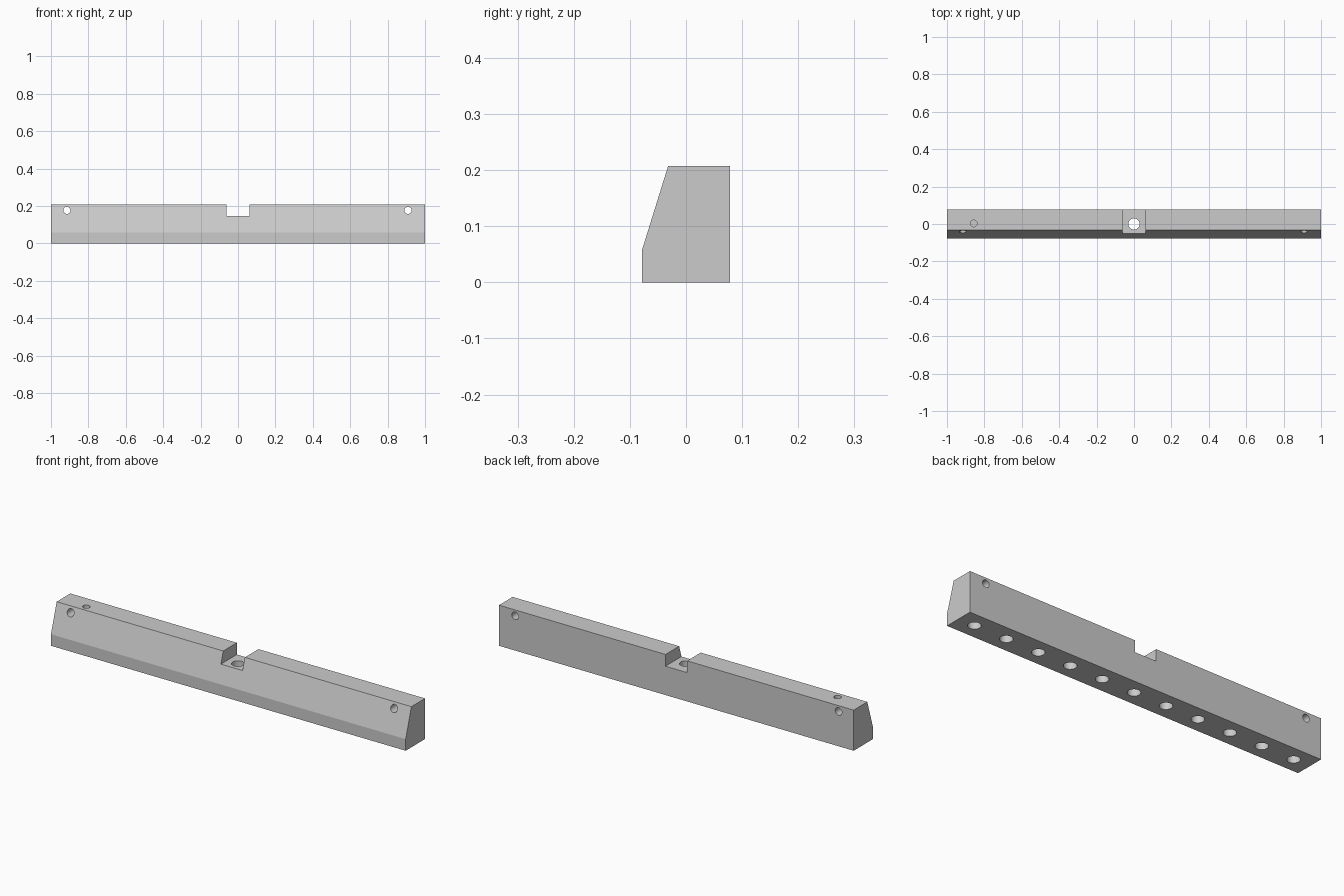
import bpy
import bmesh
from math import pi
from mathutils import Matrix, Vector

cube = bpy.data.objects.get("Cube")
if cube:
    bpy.data.objects.remove(cube, do_unlink=True)

HALF_LENGTH, HEIGHT = 1.0, 0.207
NOTCH_HALF, NOTCH_FLOOR = 0.061, 0.147

# Plain grey material
grey = bpy.data.materials.new("light grey")
grey.use_nodes = True
colour = (0.6, 0.6, 0.6, 1)
grey.diffuse_color = colour
grey.node_tree.nodes["Principled BSDF"].inputs["Base Color"].default_value = colour


def make_object(name, bm):
    bmesh.ops.recalc_face_normals(bm, faces=bm.faces)
    mesh = bpy.data.meshes.new(name)
    bm.to_mesh(mesh)
    bm.free()
    mesh.materials.append(grey)
    obj = bpy.data.objects.new(name, mesh)
    bpy.context.collection.objects.link(obj)
    return obj


def cylinder(name, centre, radius, depth, rotation=Matrix()):
    bm = bmesh.new()
    bmesh.ops.create_cone(bm, cap_ends=True, segments=32, radius1=radius, radius2=radius,
                          depth=depth, matrix=Matrix.Translation(centre) @ rotation)
    return make_object(name, bm)


def cut(target, cutter):
    mod = target.modifiers.new(cutter.name, "BOOLEAN")
    mod.operation = "DIFFERENCE"
    mod.solver = "EXACT"
    mod.object = cutter
    bpy.context.view_layer.objects.active = target
    bpy.ops.object.modifier_apply(modifier=mod.name)
    bpy.data.objects.remove(cutter, do_unlink=True)


# Bar: side profile with a sloped front, extruded along x
profile = [(-0.078, 0), (0.078, 0), (0.078, HEIGHT), (-0.032, HEIGHT), (-0.078, 0.059)]
bm = bmesh.new()
face = bm.faces.new([bm.verts.new((-HALF_LENGTH, y, z)) for y, z in profile])
ext = bmesh.ops.extrude_face_region(bm, geom=[face])
bmesh.ops.translate(bm, vec=(2 * HALF_LENGTH, 0, 0),
                    verts=[v for v in ext["geom"] if isinstance(v, bmesh.types.BMVert)])
bar = make_object("bar", bm)

# Centre notch in the top
bm = bmesh.new()
bmesh.ops.create_cube(bm, size=1, matrix=Matrix.Translation((0, 0, NOTCH_FLOOR + 0.1))
                      @ Matrix.Diagonal((2 * NOTCH_HALF, 0.4, 0.2, 1)))
cut(bar, make_object("notch_cutter", bm))

# Row of holes in the underside; the middle one goes through to the notch
for i in range(-5, 6):
    depth = 0.4 if i == 0 else 0.2
    cut(bar, cylinder("bottom_hole_cutter", Vector((i * 2 / 11, 0, 0)), 0.03, depth))

# Through holes from front to back near the ends
for x in (-0.915, 0.909):
    cut(bar, cylinder("cross_hole_cutter", Vector((x, 0, 0.177)), 0.019, 0.4,
                      Matrix.Rotation(pi / 2, 4, "X")))

# Single blind hole in the top
cut(bar, cylinder("top_hole_cutter", Vector((-0.857, 0.003, HEIGHT)), 0.018, 0.2))

# Smooth hole walls, crisp bar edges
bpy.ops.object.select_all(action="DESELECT")
bar.select_set(True)
bpy.context.view_layer.objects.active = bar
bpy.ops.object.shade_smooth_by_angle(angle=pi / 12)
